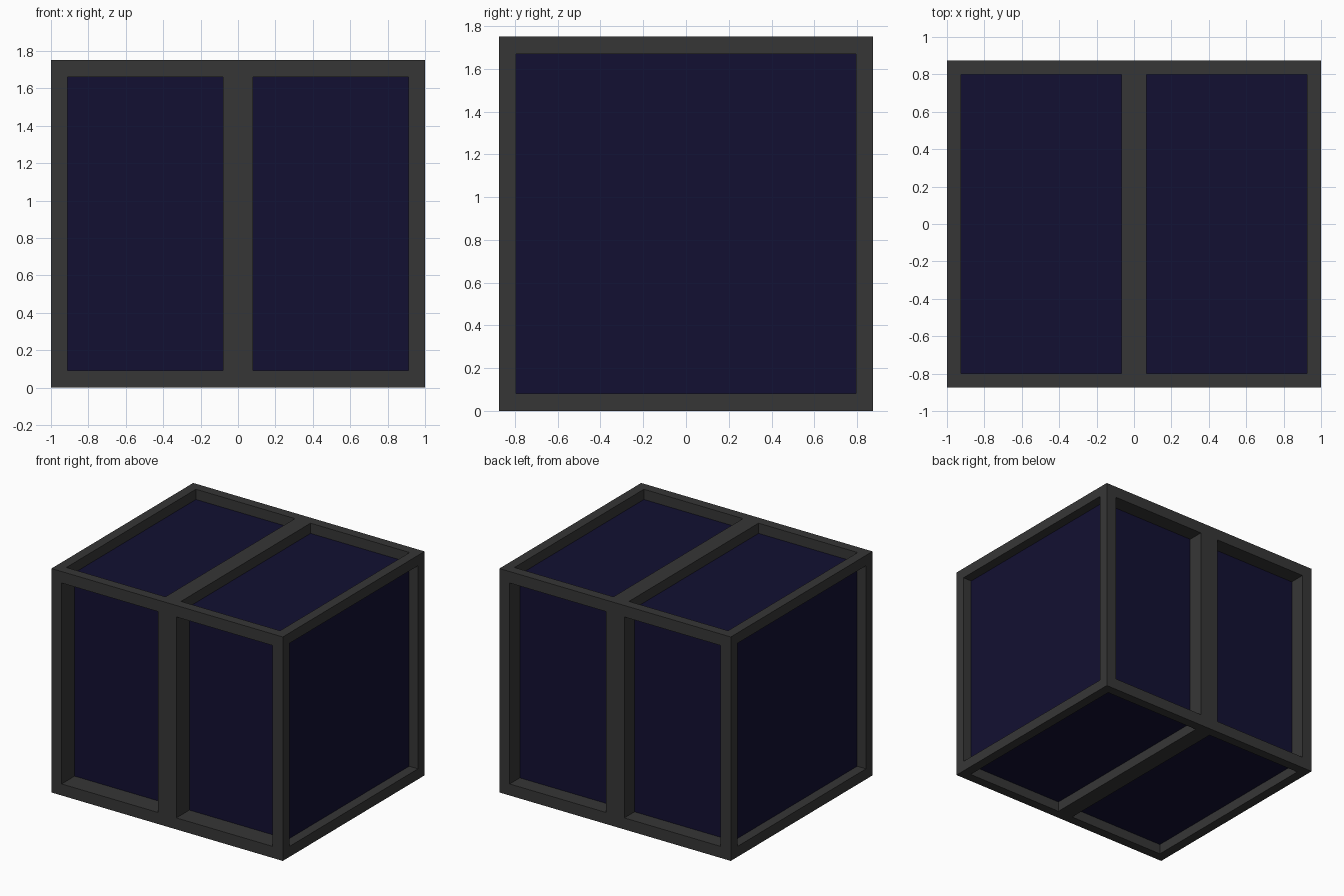
import bpy
from mathutils import Vector

if "Cube" in bpy.data.objects:
    bpy.data.objects.remove(bpy.data.objects["Cube"])

SIZE = Vector((2.0, 1.75, 1.75))


def material(name, rgb):
    m = bpy.data.materials.new(name)
    m.diffuse_color = (*rgb, 1)
    m.use_nodes = True
    m.node_tree.nodes["Principled BSDF"].inputs["Base Color"].default_value = m.diffuse_color
    return m


frame_mat = material("dark_grey", (0.037, 0.037, 0.037))
panel_mat = material("navy", (0.006, 0.005, 0.032))


def box(name, lo, hi, mat):
    lo, hi = Vector(lo), Vector(hi)
    bpy.ops.mesh.primitive_cube_add(size=1, location=(lo + hi) / 2)
    ob = bpy.context.object
    ob.name = name
    ob.scale = hi - lo
    bpy.ops.object.transform_apply(location=True, scale=True)
    ob.data.materials.append(mat)
    return ob


# Solid outer block that becomes the frame
frame = box("frame", (-1, -0.875, 0), (1, 0.875, 1.75), frame_mat)


def window(name, axis, side, depth, spans):
    """Cut one recess in the frame and lay a panel on its floor."""
    centre = 0.875 if axis == 2 else 0
    outer = centre + side * SIZE[axis] / 2

    def slab(label, d0, d1, mat):
        ends = sorted((outer - side * d0, outer - side * d1))
        lo, hi = [0, 0, 0], [0, 0, 0]
        lo[axis], hi[axis] = ends
        for k, (a, b) in spans.items():
            lo[k], hi[k] = a, b
        return box(label, lo, hi, mat)

    cutter = slab("cutter", -0.1, depth + 0.003, frame_mat)
    mod = frame.modifiers.new("recess", 'BOOLEAN')
    mod.operation = 'DIFFERENCE'
    mod.solver = 'EXACT'
    mod.object = cutter
    bpy.context.view_layer.objects.active = frame
    bpy.ops.object.modifier_apply(modifier=mod.name)
    bpy.data.objects.remove(cutter)
    slab(name, depth, depth + 0.003, panel_mat)


for s, word in ((-1, "left"), (1, "right")):
    # Paired panels on front, back, top and bottom
    tall = {0: sorted((s * 0.08, s * 0.912)), 2: (0.09, 1.66)}
    window(f"front_panel_{word}", 1, -1, 0.16, tall)
    window(f"back_panel_{word}", 1, 1, 0.125, tall)
    flat = {0: sorted((s * 0.067, s * 0.924)), 1: (-0.8, 0.8)}
    window(f"top_panel_{word}", 2, 1, 0.08, flat)
    window(f"bottom_panel_{word}", 2, -1, 0.08, flat)
    # Single panel on each end
    window(f"{word}_end_panel", 0, s, 0.076, {1: (-0.794, 0.794), 2: (0.082, 1.669)})
